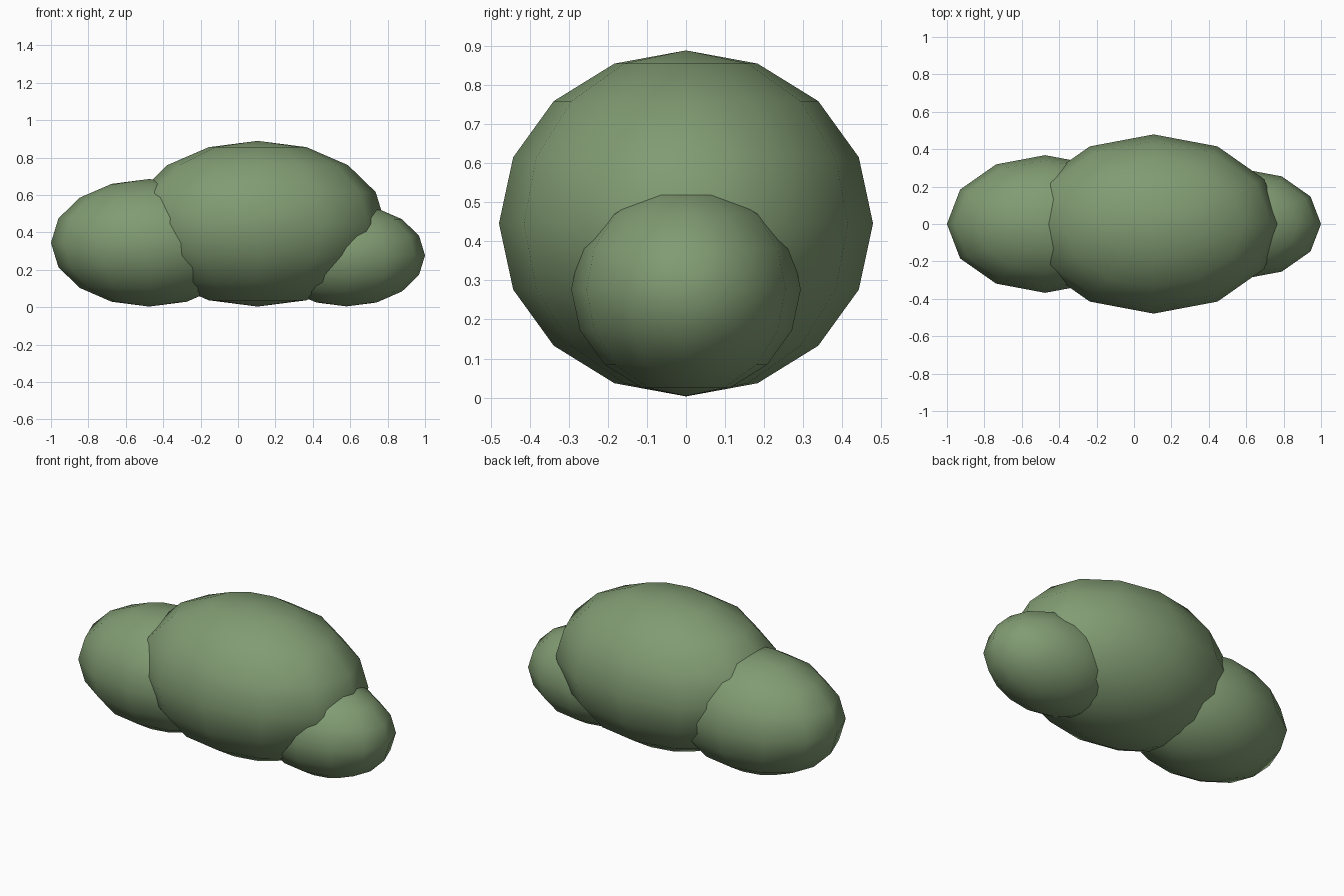
import bpy

if "Cube" in bpy.data.objects:
    bpy.data.objects.remove(bpy.data.objects["Cube"])

# Leaf green
green = bpy.data.materials.new("leaf_green")
green.diffuse_color = (0.22, 0.33, 0.17, 1)
green.use_nodes = True
green.node_tree.nodes["Principled BSDF"].inputs["Base Color"].default_value = green.diffuse_color


def clump(name, x, z, radii):
    """Low-poly smooth ellipsoid of foliage."""
    bpy.ops.mesh.primitive_uv_sphere_add(segments=12, ring_count=8, radius=1, location=(x, 0, z))
    ob = bpy.context.object
    ob.name = name
    ob.scale = radii
    bpy.ops.object.transform_apply(location=False, rotation=False, scale=True)
    bpy.ops.object.shade_smooth()
    ob.data.materials.append(green)
    return ob


# Three overlapping bush clumps
clump("bush_middle", 0.105, 0.446, (0.683, 0.479, 0.443))
clump("bush_left", -0.475, 0.344, (0.525, 0.368, 0.341))
clump("bush_right", 0.58, 0.277, (0.42, 0.294, 0.273))
